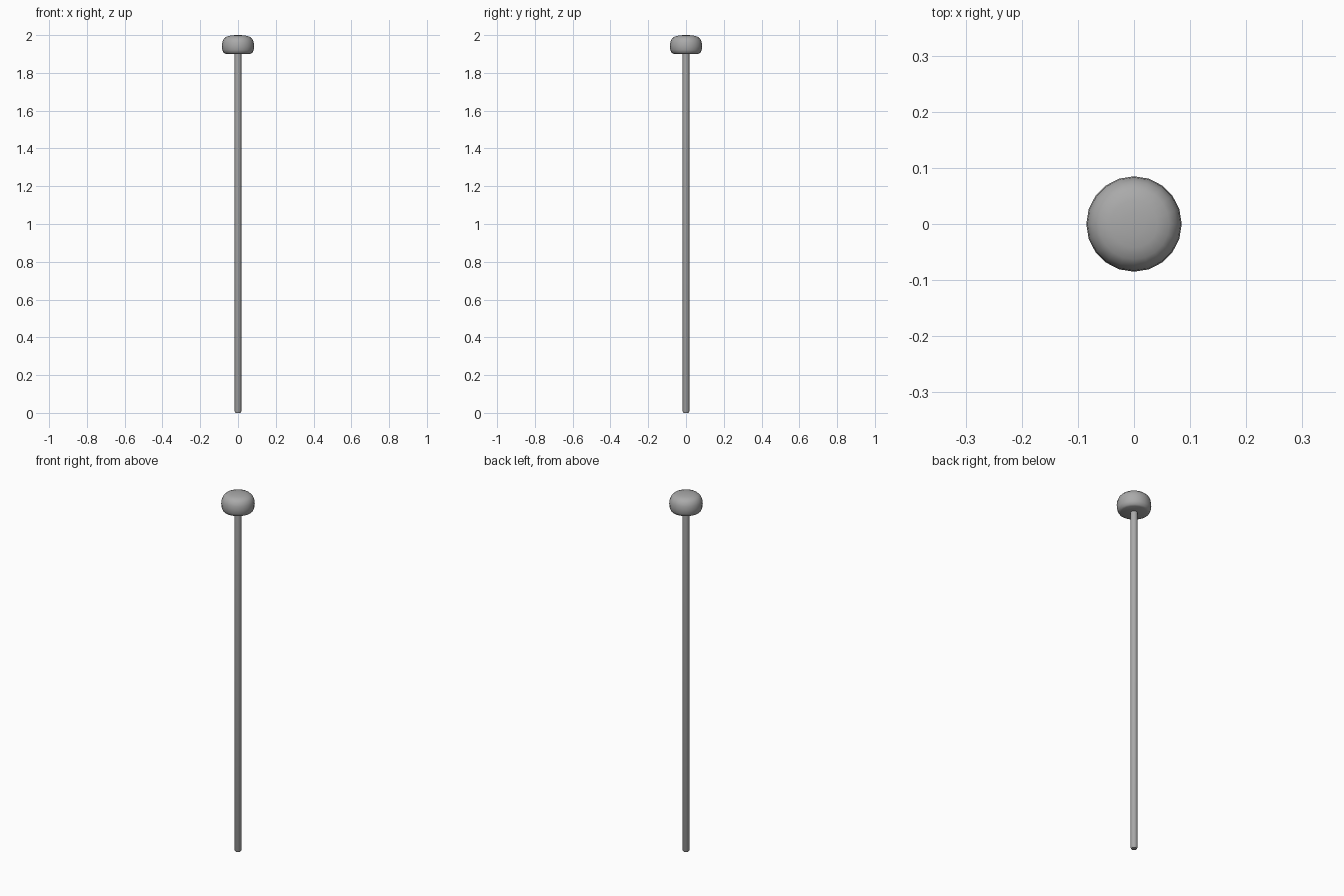
import bpy, bmesh, math

if "Cube" in bpy.data.objects:
    bpy.data.objects.remove(bpy.data.objects["Cube"])

# Mid-dark grey
grey = bpy.data.materials.new("dark_grey")
grey.diffuse_color = (0.4, 0.4, 0.4, 1)
grey.use_nodes = True
grey.node_tree.nodes["Principled BSDF"].inputs["Base Color"].default_value = grey.diffuse_color


def lathe(name, profile, sides, angle):
    """Spin an (r, z) profile around z into a closed solid."""
    bm = bmesh.new()
    verts = [bm.verts.new((r, 0, z)) for r, z in profile]
    edges = [bm.edges.new(p) for p in zip(verts, verts[1:])]
    bmesh.ops.spin(bm, geom=verts + edges, cent=(0, 0, 0), axis=(0, 0, 1),
                   angle=math.tau, steps=sides, use_duplicate=False)
    bmesh.ops.remove_doubles(bm, verts=bm.verts, dist=1e-5)
    bmesh.ops.recalc_face_normals(bm, faces=bm.faces)
    mesh = bpy.data.meshes.new(name)
    bm.to_mesh(mesh)
    bm.free()
    mesh.materials.append(grey)
    obj = bpy.data.objects.new(name, mesh)
    bpy.context.collection.objects.link(obj)
    bpy.ops.object.select_all(action='DESELECT')
    obj.select_set(True)
    bpy.context.view_layer.objects.active = obj
    bpy.ops.object.shade_smooth_by_angle(angle=math.radians(angle))
    return obj


# Slim rod with a softened foot, running up into the head
lathe("rod", [(0, 0), (0.014, 0), (0.018, 0.008), (0.018, 1.91)], 16, 60)

# Rounded cap-shaped head with a flat underside
lathe("head", [(0, 1.901), (0.066, 1.901), (0.076, 1.906), (0.083, 1.921),
               (0.085, 1.942), (0.083, 1.962), (0.076, 1.979),
               (0.063, 1.991), (0.042, 1.997), (0.02, 1.9995), (0, 2.0)], 20, 60)
